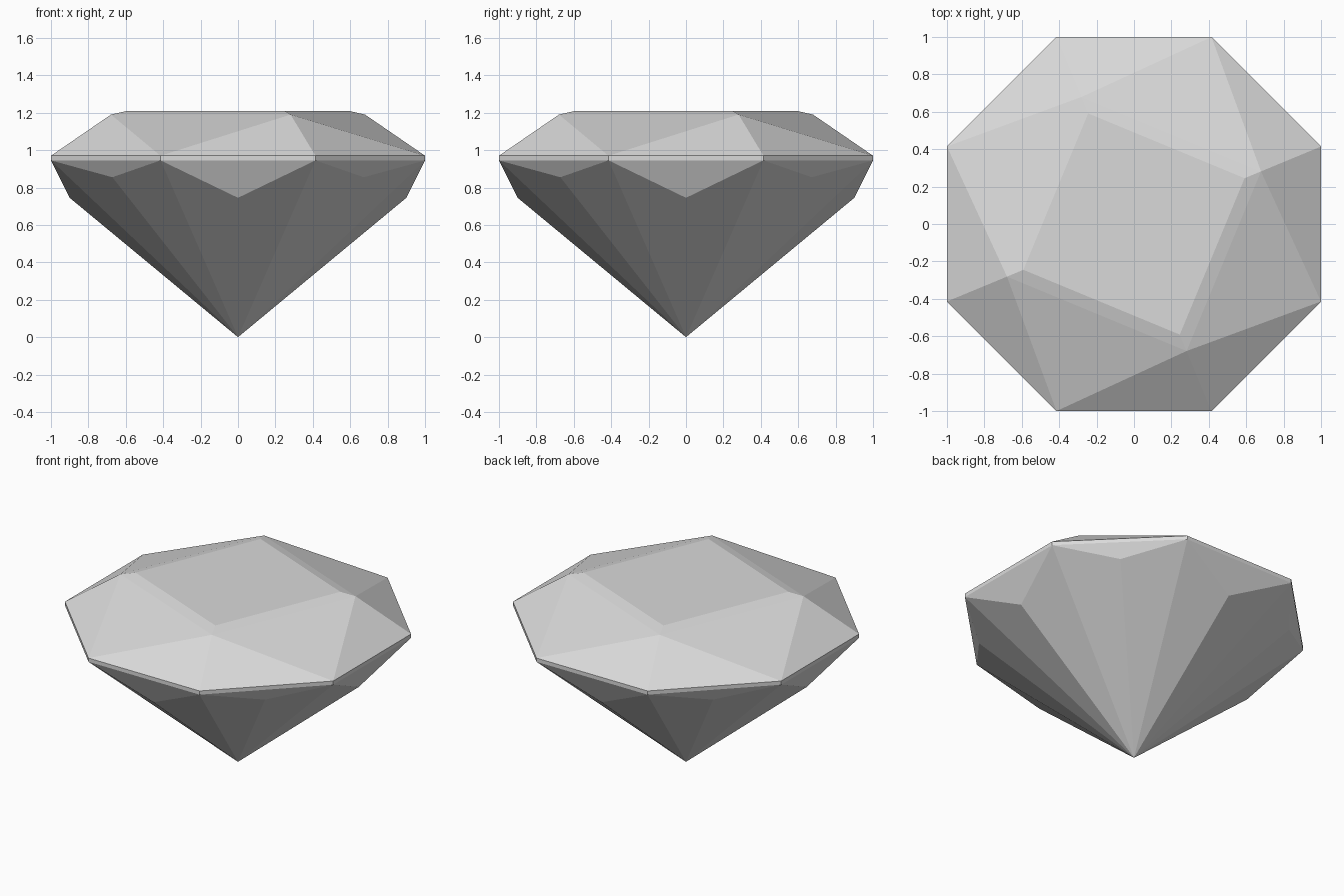
import bpy
import bmesh
from math import sin, cos, radians

cube = bpy.data.objects.get("Cube")
if cube:
    bpy.data.objects.remove(cube, do_unlink=True)

# One pale grey stone colour
grey = bpy.data.materials.new("pale_grey_stone")
grey.use_nodes = True
grey.diffuse_color = (0.7, 0.7, 0.7, 1)
grey.node_tree.nodes["Principled BSDF"].inputs["Base Color"].default_value = (0.7, 0.7, 0.7, 1)

bm = bmesh.new()


def ring(count, radius, z, start):
    """Evenly spaced vertices on a level circle, start angle in degrees."""
    angles = [radians(start + 360 * i / count) for i in range(count)]
    return [bm.verts.new((radius * cos(a), radius * sin(a), z)) for a in angles]


# Levels from the table down to the point
CORNER = 22.5
GIRDLE = 1 / cos(radians(CORNER))
table = ring(4, 0.64, 1.21, CORNER)
shoulder = ring(4, 0.735, 1.19, CORNER)
girdle_top = ring(8, GIRDLE, 0.97, CORNER)
girdle_low = ring(8, GIRDLE, 0.945, CORNER)
main_break = ring(4, 0.9, 0.745, 0)
diagonal_break = ring(4, 0.95, 0.855, 45)
tip = bm.verts.new((0, 0, 0))

# Crown: flat table, narrow bevel and twisted facets
bm.faces.new(table)
for i in range(4):
    j = (i + 1) % 4
    a, b, c = (girdle_top[(2 * i + k) % 8] for k in range(3))
    bm.faces.new((table[i], shoulder[i], shoulder[j], table[j]))
    bm.faces.new((shoulder[i], a, b))
    bm.faces.new((shoulder[i], b, shoulder[j]))
    bm.faces.new((shoulder[j], b, c))

# Girdle band and pavilion: small break facets, then long facets to the tip
for i in range(8):
    j = (i + 1) % 8
    a, b = girdle_low[i], girdle_low[j]
    m = diagonal_break[i // 2] if i % 2 == 0 else main_break[(i // 2 + 1) % 4]
    bm.faces.new((girdle_top[i], a, b, girdle_top[j]))
    bm.faces.new((a, m, b))
    bm.faces.new((a, tip, m))
    bm.faces.new((m, tip, b))

bmesh.ops.recalc_face_normals(bm, faces=bm.faces)
mesh = bpy.data.meshes.new("cut_gem")
bm.to_mesh(mesh)
bm.free()
mesh.materials.append(grey)
gem = bpy.data.objects.new("cut_gem", mesh)
bpy.context.collection.objects.link(gem)
